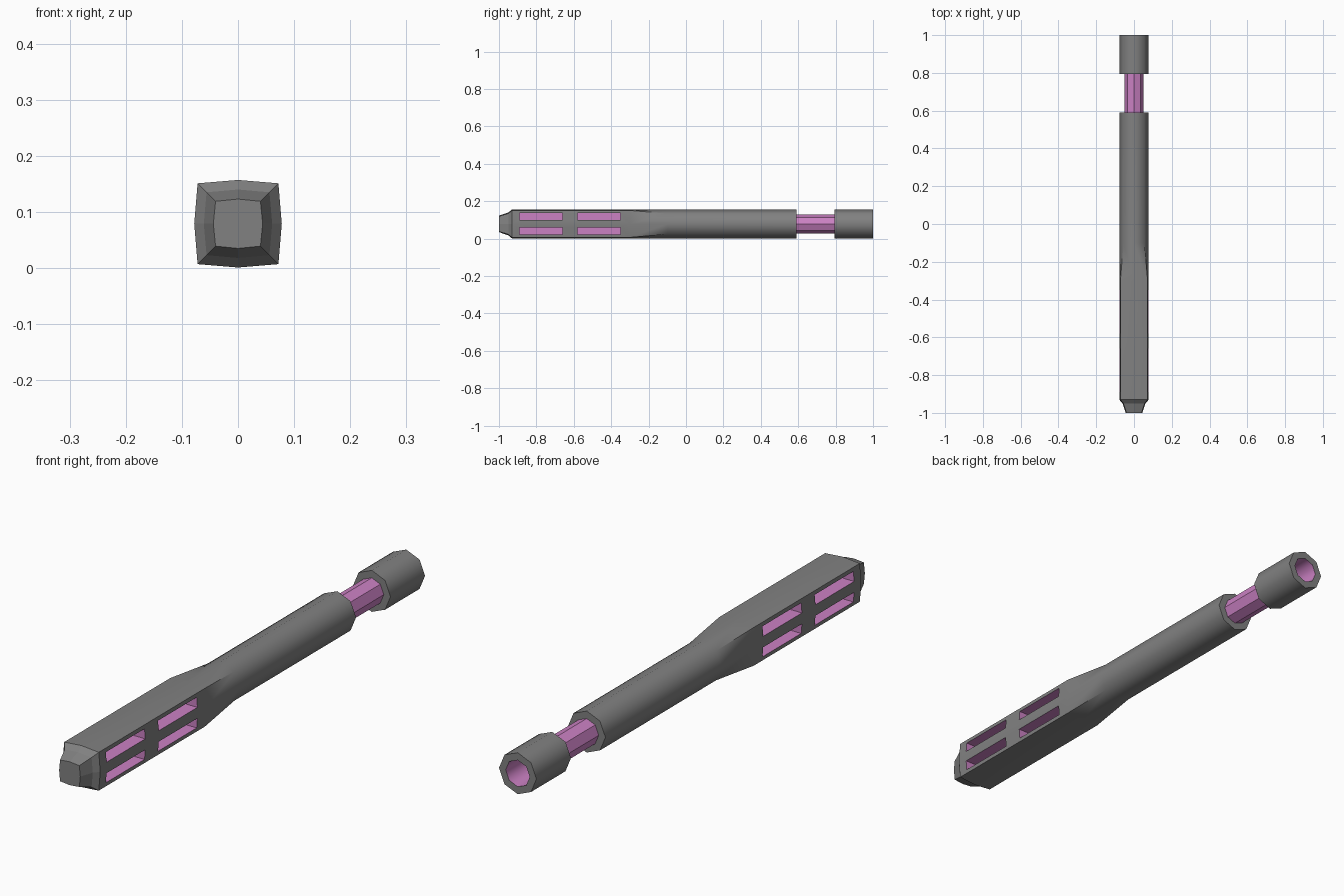
import bpy, bmesh, math

if "Cube" in bpy.data.objects:
    bpy.data.objects.remove(bpy.data.objects["Cube"])

CZ = 0.079      # height of the long axis
R = 0.078       # outer radius
BORE = 0.05     # inner rod radius
DIAG = math.sqrt(0.5)


def material(name, rgb):
    m = bpy.data.materials.new(name)
    m.use_nodes = True
    m.diffuse_color = (*rgb, 1)
    m.node_tree.nodes["Principled BSDF"].inputs["Base Color"].default_value = (*rgb, 1)
    return m


grey = material("mid grey", (0.22, 0.22, 0.22))
pink = material("orchid pink", (0.60, 0.22, 0.55))


def loft(name, sections, mats, pink_from=None, smooth=True, cap_end=True):
    """Eight-sided loft along y; each section is (y, side middle, corner offset)."""
    bm = bmesh.new()
    rings = []
    for y, mid, corner in sections:
        ring = []
        for i in range(8):
            a = i * math.pi / 4
            r = mid if i % 2 == 0 else corner / DIAG
            ring.append(bm.verts.new((r * math.cos(a), y, CZ + r * math.sin(a))))
        rings.append(ring)
    for n, (a, b) in enumerate(zip(rings, rings[1:])):
        for i in range(8):
            j = (i + 1) % 8
            f = bm.faces.new((a[i], b[i], b[j], a[j]))
            f.material_index = int(pink_from is not None and n >= pink_from)
    bm.faces.new(rings[0])
    if cap_end:
        f = bm.faces.new(rings[-1][::-1])
        f.material_index = int(pink_from is not None)
    bmesh.ops.recalc_face_normals(bm, faces=bm.faces)
    me = bpy.data.meshes.new(name)
    bm.to_mesh(me)
    bm.free()
    ob = bpy.data.objects.new(name, me)
    bpy.context.collection.objects.link(ob)
    for m in mats:
        me.materials.append(m)
    if smooth:
        shade(ob)
    return ob


def shade(ob):
    bpy.ops.object.select_all(action='DESELECT')
    bpy.context.view_layer.objects.active = ob
    ob.select_set(True)
    bpy.ops.object.shade_smooth_by_angle(angle=math.radians(46))


def octagon(y, r):
    return (y, r, r * DIAG)


# Main body: squared handle easing into a round barrel
body = loft("body", [(-0.93, R, 0.072), (-0.3, R, 0.072),
                     octagon(-0.1, R), octagon(0.59, R)], [grey, pink], smooth=False)

# Side vents, cut as pink-lined pockets
bm = bmesh.new()
for sx in (-1, 1):
    for y in (-0.775, -0.465):
        for sz in (-1, 1):
            box = bmesh.ops.create_cube(bm, size=1)["verts"]
            bmesh.ops.scale(bm, vec=(0.08, 0.23, 0.037), verts=box)
            bmesh.ops.translate(bm, vec=(sx * 0.055, y, CZ + sz * 0.039), verts=box)
me = bpy.data.meshes.new("vent_cutter")
bm.to_mesh(me)
bm.free()
me.materials.append(pink)
cutter = bpy.data.objects.new("vent_cutter", me)
bpy.context.collection.objects.link(cutter)
cutter.hide_render = True
mod = body.modifiers.new("vents", 'BOOLEAN')
mod.object = cutter
mod.operation = 'DIFFERENCE'
mod.solver = 'EXACT'
mod.material_mode = 'TRANSFER'
bpy.context.view_layer.objects.active = body
bpy.ops.object.modifier_apply(modifier="vents")
bpy.data.objects.remove(cutter)
shade(body)

# Stepped, faceted nose cap
loft("nose_cap", [(-1.0, 0.044, 0.04), (-0.95, 0.061, 0.056), (-0.93, R, 0.072)],
     [grey], smooth=False)

# Inner rod showing between barrel and tail
loft("inner_rod", [octagon(0.55, BORE), octagon(0.83, BORE)], [pink], smooth=False)

# Hollow tail collar with a pink bore
loft("tail_collar", [octagon(0.795, R), octagon(1.0, R), octagon(1.0, BORE),
                     octagon(0.83, BORE)], [grey, pink], pink_from=2)
